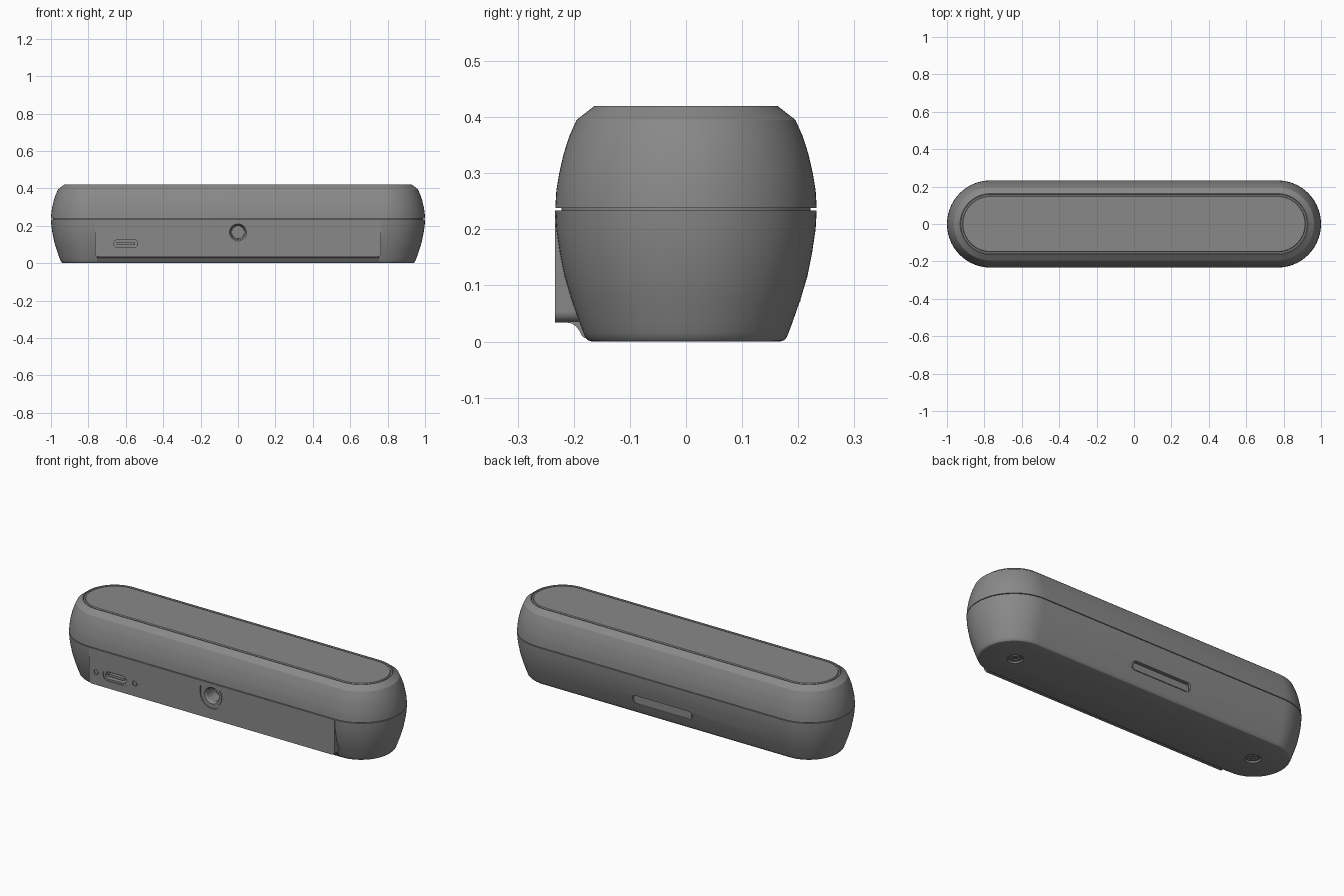
import bpy, bmesh
from math import cos, sin, pi, radians

if "Cube" in bpy.data.objects:
    bpy.data.objects.remove(bpy.data.objects["Cube"])

HALF = 0.767   # half length of the straight part of the body


def rrect(w, h, r, n=10):
    """Rounded rectangle outline as (u, v) points."""
    pts = []
    for q, (sx, sy) in enumerate([(1, 1), (-1, 1), (-1, -1), (1, -1)]):
        for i in range(n + 1):
            a = (q + i / n) * pi / 2
            pts.append((sx * (w / 2 - r) + r * cos(a), sy * (h / 2 - r) + r * sin(a)))
    return pts


def u_shape(w, top, bottom, r, n=12):
    """Outline with a square top and rounded lower corners."""
    pts = [(w / 2, top), (-w / 2, top)]
    for cx, a0 in ((-w / 2 + r, pi), (w / 2 - r, 1.5 * pi)):
        for i in range(n + 1):
            a = a0 + i / n * pi / 2
            pts.append((cx + r * cos(a), bottom + r + r * sin(a)))
    return pts


def loft(name, rings):
    """Closed solid skinned through matching rings of points."""
    bm = bmesh.new()
    vs = [[bm.verts.new(p) for p in ring] for ring in rings]
    n = len(vs[0])
    for a, b in zip(vs, vs[1:]):
        for i in range(n):
            j = (i + 1) % n
            bm.faces.new((a[i], a[j], b[j], b[i]))
    bm.faces.new(vs[0][::-1])
    bm.faces.new(vs[-1])
    bmesh.ops.remove_doubles(bm, verts=bm.verts, dist=1e-5)
    bmesh.ops.recalc_face_normals(bm, faces=bm.faces)
    me = bpy.data.meshes.new(name)
    bm.to_mesh(me)
    bm.free()
    ob = bpy.data.objects.new(name, me)
    bpy.context.collection.objects.link(ob)
    return ob


def body(name, profile):
    """Stadium body from (radius, z) pairs."""
    return loft(name, [[(u, v, z) for u, v in rrect(2 * (HALF + r), 2 * r, r, 20)]
                       for r, z in profile])


def along_y(name, outline, y0, y1, cx=0.0, cz=0.0):
    return loft(name, [[(cx + u, y, cz + v) for u, v in outline] for y in (y0, y1)])


def along_z(name, r, z0, z1, cx, r2=None, n=6):
    return loft(name, [[(cx + u, v, z) for u, v in rrect(2 * k, 2 * k, k, n)]
                       for k, z in ((r, z0), (r2 or r, z1))])


def cut(targets, cutter):
    cutter.hide_render = True
    for t in targets:
        m = t.modifiers.new("cut", 'BOOLEAN')
        m.operation, m.solver, m.object = 'DIFFERENCE', 'EXACT', cutter
        bpy.context.view_layer.objects.active = t
        bpy.ops.object.modifier_apply(modifier=m.name)
    bpy.data.objects.remove(cutter)


# Shells, with a slimmer core showing in the seam
lower = body("lower_shell", [(.168, 0), (.174, .002), (.179, .007), (.183, .016), (.190, .035),
                             (.204, .075), (.216, .115), (.225, .16), (.231, .2), (.233, .234)])
body("seam_core", [(.222, .2), (.222, .27)])
body("upper_shell", [(.233, .238), (.231, .27), (.226, .3), (.218, .335), (.208, .366),
                     (.195, .395), (.163, .42), (.160, .42), (.158, .414), (.150, .414),
                     (.148, .419), (.147, .42)])

# Flat connector panel with a concave fillet under it
panel = along_y("front_panel", u_shape(1.53, .234, .034, .02), -.2335, -.15)
fillet = [(-.21, .036), (-.21, .0335), (-.203, .032), (-.196, .027), (-.190, .019),
          (-.186, .011), (-.181, .006), (-.15, .006), (-.15, .036)]
loft("panel_fillet", [[(x, y, z) for y, z in fillet] for x in (-.755, .755)])
front = [lower, panel]

# Power jack: U recess, collar and tapered bore
cut(front, along_y("jack_recess", u_shape(.144, .205, .093, .0715), -.3, -.228))
cut(front, along_y("jack_seat", rrect(.118, .118, .059), -.3, -.12, 0, .165))
collar = along_y("jack_collar", rrect(.12, .12, .06), -.232, -.1, 0, .165)
cut([collar], loft("jack_bore", [[(u * k, y, .165 + v * k) for u, v in rrect(.076, .076, .038)]
                                 for y, k in ((-.3, 1.2), (-.232, 1.2), (-.222, 1), (-.15, .9))]))

# Charging port: shallow rim, socket and tongue
cut(front, along_y("port_rim", rrect(.154, .06, .03), -.3, -.229, -.6, .105))
cut(front, along_y("port_socket", rrect(.128, .04, .02), -.3, -.17, -.6, .105))
along_y("port_tongue", rrect(.1, .014, .004), -.226, -.16, -.6, .105)

# Indicator and reset holes beside the port
for x, label in ((-.72, "indicator"), (-.48, "reset_button")):
    cut(front, along_y("small_hole", rrect(.028, .028, .014), -.3, -.226, x, .105))
    along_y(label, rrect(.02, .02, .01), -.231, -.2, x, .105)

# Recessed pill on the back
cut([lower], along_y("back_pocket", rrect(.37, .05, .02), .199, .3, 0, .09))
along_y("back_insert", rrect(.356, .038, .015), .17, .204, 0, .09)

# Countersunk screws underneath
for x in (-.76, .76):
    cut([lower], along_z("screw_hole", .041, -.001, .008, x, .036))
    screw = along_z("screw", .028, .003, .03, x)
    cut([screw], along_z("screw_socket", .014, -.01, .01, x, n=2))

# Dark grey finish and smooth shading that keeps hard edges
grey = bpy.data.materials.new("dark_grey")
grey.diffuse_color = (.25, .25, .25, 1)
grey.use_nodes = True
grey.node_tree.nodes["Principled BSDF"].inputs["Base Color"].default_value = grey.diffuse_color
bpy.ops.object.select_all(action='DESELECT')
for ob in bpy.context.scene.objects:
    ob.data.materials.clear()
    ob.data.materials.append(grey)
    ob.select_set(True)
    bpy.context.view_layer.objects.active = ob
bpy.ops.object.shade_smooth_by_angle(angle=radians(25))
